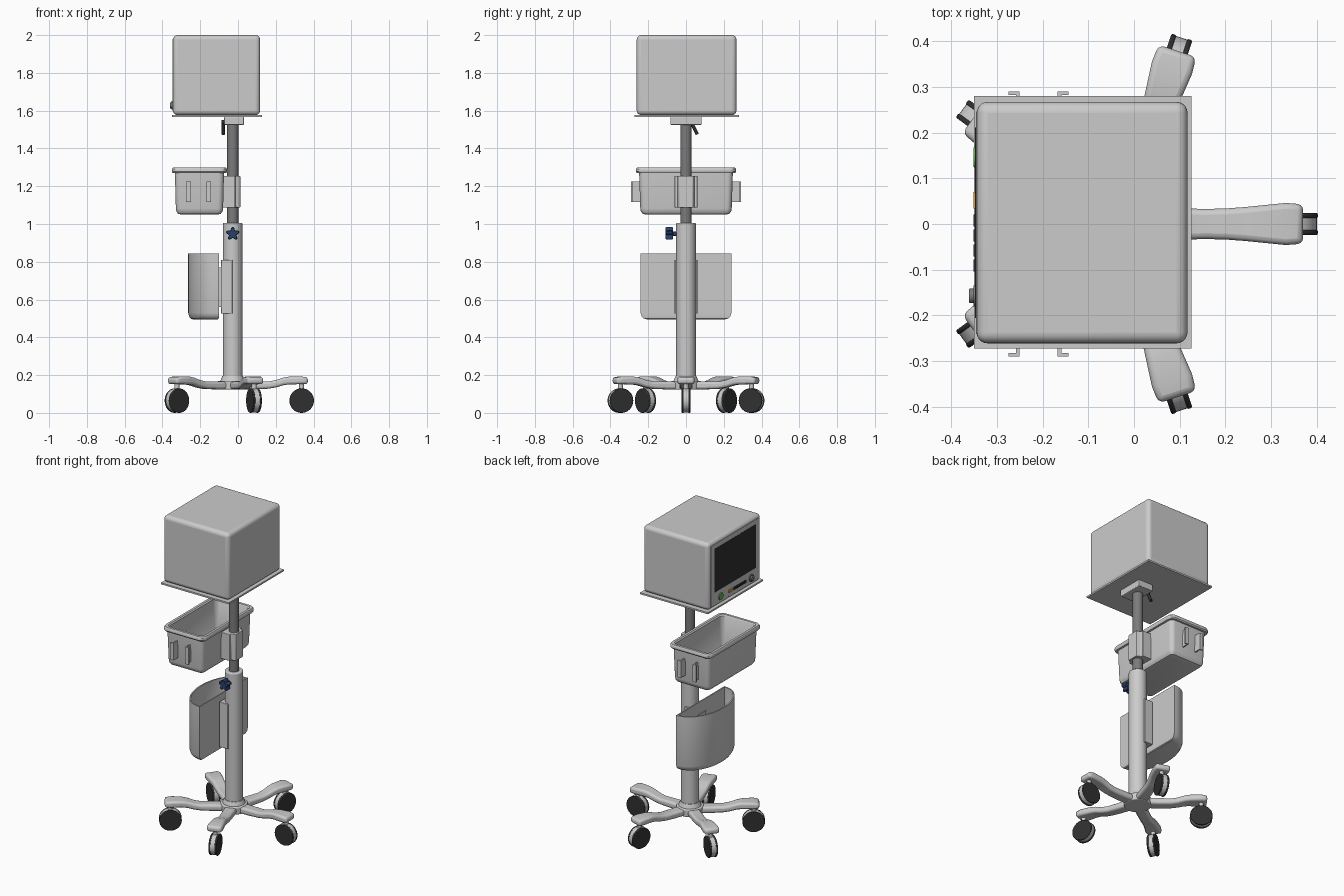
import bpy, bmesh
from math import sin, cos, pi, radians
from mathutils import Vector, Matrix

if "Cube" in bpy.data.objects:
    bpy.data.objects.remove(bpy.data.objects["Cube"])

PX = -0.028          # pole axis x


def material(name, c):
    m = bpy.data.materials.new(name)
    m.diffuse_color = (*c, 1)
    m.use_nodes = True
    m.node_tree.nodes["Principled BSDF"].inputs["Base Color"].default_value = m.diffuse_color
    return m


DARK = material("dark_rubber", (0.03, 0.03, 0.03))
STEEL = material("dark_steel", (0.2, 0.2, 0.2))
BLUE = material("navy", (0.02, 0.05, 0.15))
GREEN = material("green", (0.12, 0.45, 0.08))
ORANGE = material("orange", (0.8, 0.35, 0.03))


def finish(bm, name, mat=None, bevel=0, segs=3, smooth=True):
    bmesh.ops.recalc_face_normals(bm, faces=bm.faces)
    me = bpy.data.meshes.new(name)
    bm.to_mesh(me)
    bm.free()
    ob = bpy.data.objects.new(name, me)
    bpy.context.collection.objects.link(ob)
    if mat:
        me.materials.append(mat)
    if smooth:
        bpy.ops.object.select_all(action='DESELECT')
        ob.select_set(True)
        bpy.context.view_layer.objects.active = ob
        bpy.ops.object.shade_smooth_by_angle(angle=radians(35))
    if bevel:
        b = ob.modifiers.new("bevel", 'BEVEL')
        b.width, b.segments, b.limit_method = bevel, segs, 'ANGLE'
        b.angle_limit = radians(35)
    return ob


def box(name, x, y, z, mat=None, bevel=0, segs=3):
    """Box from (min, max) pairs."""
    bm = bmesh.new()
    bmesh.ops.create_cube(bm, size=1)
    for v in bm.verts:
        v.co = [(a + b) / 2 + c * (b - a) for (a, b), c in zip((x, y, z), v.co)]
    return finish(bm, name, mat, bevel, segs, smooth=bool(bevel))


def rod(name, p, q, r, r2=None, mat=None, n=32, bevel=0):
    """Cylinder or cone from p to q."""
    p, q = Vector(p), Vector(q)
    d = q - p
    bm = bmesh.new()
    m = Matrix.Translation((p + q) / 2) @ d.to_track_quat('Z', 'Y').to_matrix().to_4x4()
    bmesh.ops.create_cone(bm, cap_ends=True, segments=n, radius1=r,
                          radius2=r if r2 is None else r2, depth=d.length, matrix=m)
    return finish(bm, name, mat, bevel)


def loft(name, loops, mat=None, bevel=0):
    """Skin a stack of equal-length loops and cap both ends."""
    bm = bmesh.new()
    rings = [[bm.verts.new(p) for p in lp] for lp in loops]
    n = len(rings[0])
    for a, b in zip(rings, rings[1:]):
        for i in range(n):
            bm.faces.new((a[i], a[(i + 1) % n], b[(i + 1) % n], b[i]))
    bm.faces.new(rings[0])
    bm.faces.new(rings[-1])
    return finish(bm, name, mat, bevel)


def rrect(cx, hx, hy, r, z):
    pts = []
    for k, (sx, sy) in enumerate(((1, 1), (-1, 1), (-1, -1), (1, -1))):
        for i in range(6):
            a = (k + i / 5) * pi / 2
            pts.append((cx + sx * (hx - r) + r * cos(a), sy * (hy - r) + r * sin(a), z))
    return pts


def dshape(back, depth, hy, z, n=32):
    return [(back - depth * sin(pi * i / n) ** 0.9, hy * cos(pi * i / n), z) for i in range(n + 1)]


# five-legged base with twin-wheel casters
arm = [(0.0, .036, .125, .165), (.12, .034, .125, .166), (.19, .033, .128, .166), (.23, .034, .135, .174),
       (.27, .037, .147, .187), (.30, .04, .151, .192), (.36, .046, .152, .193), (.398, .043, .153, .188)]
for k in range(5):
    M = Matrix.Translation((PX, 0, 0)) @ Matrix.Rotation(k * 2 * pi / 5, 4, 'Z')
    leg = loft(f"base_leg_{k + 1}", [[(r, -w, b), (r, w, b), (r, w, t), (r, -w, t)]
                                     for r, w, b, t in arm], bevel=0.013)
    r = 0.365
    parts = [leg,
             rod(f"caster_stem_{k + 1}", (r, 0, .10), (r, 0, .16), .013, n=16),
             rod(f"caster_body_{k + 1}", (r, -.013, .066), (r, .013, .066), .063)]
    for s in (-1, 1):
        parts.append(rod(f"caster_wheel_{k + 1}_{'a' if s < 0 else 'b'}", (r, s * .0125, .065),
                         (r, s * .024, .065), .065, mat=DARK, bevel=.004))
    for p in parts:
        p.matrix_world = M
rod("base_hub", (PX, 0, .123), (PX, 0, .17), .078, bevel=.006)
rod("hub_collar", (PX, 0, .168), (PX, 0, .195), .066, .055)

# telescopic pole
rod("outer_pole", (PX, 0, .16), (PX, 0, 1.006), .052, bevel=.006)
rod("inner_pole", (PX, 0, .98), (PX, 0, 1.54), .03, mat=STEEL)

# height clamp knob with five lobes
star = [((.029 + .008 * cos(5 * a)), a) for a in (2 * pi * i / 50 for i in range(50))]
loft("clamp_knob", [[(PX + f * q * sin(a), y, .948 + f * q * cos(a)) for q, a in star]
                    for y, f in ((-.07, .9), (-.075, 1), (-.102, 1), (-.108, .88))], BLUE)
rod("clamp_knob_shaft", (PX, -.04, .948), (PX, -.075, .948), .011, mat=BLUE, n=16)


# pole brackets for basket and bin
def bracket(name, x0, x1, x2, z0, z1):
    plan = [(x0, -.06), (x1, -.06), (x1, -.045), (x2, -.036), (x2, .036), (x1, .045), (x1, .06), (x0, .06)]
    loft(name, [[(x, y, z) for x, y in plan] for z in (z0, z1)], bevel=.003)


bracket("basket_bracket", -.08, -.015, .012, 1.087, 1.255)
bracket("bin_bracket", -.09, -.03, -.012, .525, .81)
box("bin_mount", (-.112, -.085), (-.04, .04), (.56, .77))

# storage basket, rim and cavity in one skin
BX = -.204
loft("basket", [rrect(BX, hx, hy, r, z) for hx, hy, r, z in (
    (.098, .212, .01, 1.05), (.113, .229, .02, 1.054), (.122, .239, .026, 1.066), (.125, .242, .028, 1.082),
    (.13, .248, .028, 1.27), (.142, .260, .034, 1.27), (.146, .265, .036, 1.277), (.146, .265, .036, 1.29),
    (.141, .26, .034, 1.298), (.126, .245, .026, 1.298), (.12, .239, .024, 1.29),
    (.114, .231, .022, 1.08), (.104, .22, .018, 1.066))])
# side hooks, L-shaped and mirrored on both ends
for s in (-1, 1):
    side = "right" if s > 0 else "left"
    for i, (leg_x, f) in enumerate((((-.258, -.25), (-.274, -.25)), ((-.167, -.159), (-.167, -.143)))):
        y = [sorted((s * a, s * b)) for a, b in ((.24, .288), (.282, .29))]
        box(f"basket_hook_{side}_{i}_web", leg_x, y[0], (1.117, 1.225))
        box(f"basket_hook_{side}_{i}_flange", f, y[1], (1.117, 1.225))

# bow-fronted lower bin
loft("lower_bin", [dshape(b, d, hy, z) for b, d, hy, z in (
    (-.108, .13, .205, .495), (-.103, .148, .222, .499), (-.1, .159, .235, .511), (-.1, .164, .241, .53),
    (-.1, .164, .241, .845), (-.107, .149, .231, .845), (-.107, .149, .231, .53), (-.112, .13, .215, .508))])

# tilt head and monitor shelf
box("tilt_head", (-.073, .032), (-.083, .083), (1.525, 1.567), bevel=.004)
rod("tilt_lever", (-.078, .03, 1.535), (-.078, .06, 1.475), .009, mat=DARK, n=12)
rod("tilt_lever_pivot", (-.088, .028, 1.54), (-.06, .028, 1.54), .011, mat=DARK, n=16)
box("monitor_shelf", (-.35, .126), (-.272, .28), (1.566, 1.576))

# monitor, its screen faces -x
box("monitor_case", (-.344, .117), (-.261, .267), (1.577, 2.0), bevel=.024, segs=5)
box("monitor_bezel", (-.346, -.33), (-.24, .246), (1.597, 1.98), bevel=.001)
box("monitor_screen", (-.3475, -.34), (-.205, .211), (1.675, 1.95), DARK)
rod("power_button", (-.34, .146, 1.628), (-.351, .146, 1.628), .023, mat=GREEN, bevel=.003)
box("alarm_button", (-.351, -.34), (.034, .07), (1.62, 1.637), ORANGE)
for i in range(4):
    y = .008 - i * .033
    box(f"menu_button_{i + 1}", (-.351, -.34), (y - .013, y + .013), (1.62, 1.637), DARK)
rod("dial_base", (-.34, -.157, 1.628), (-.351, -.157, 1.628), .023, mat=STEEL)
rod("dial", (-.345, -.157, 1.628), (-.361, -.157, 1.628), .016, mat=STEEL, bevel=.003)
